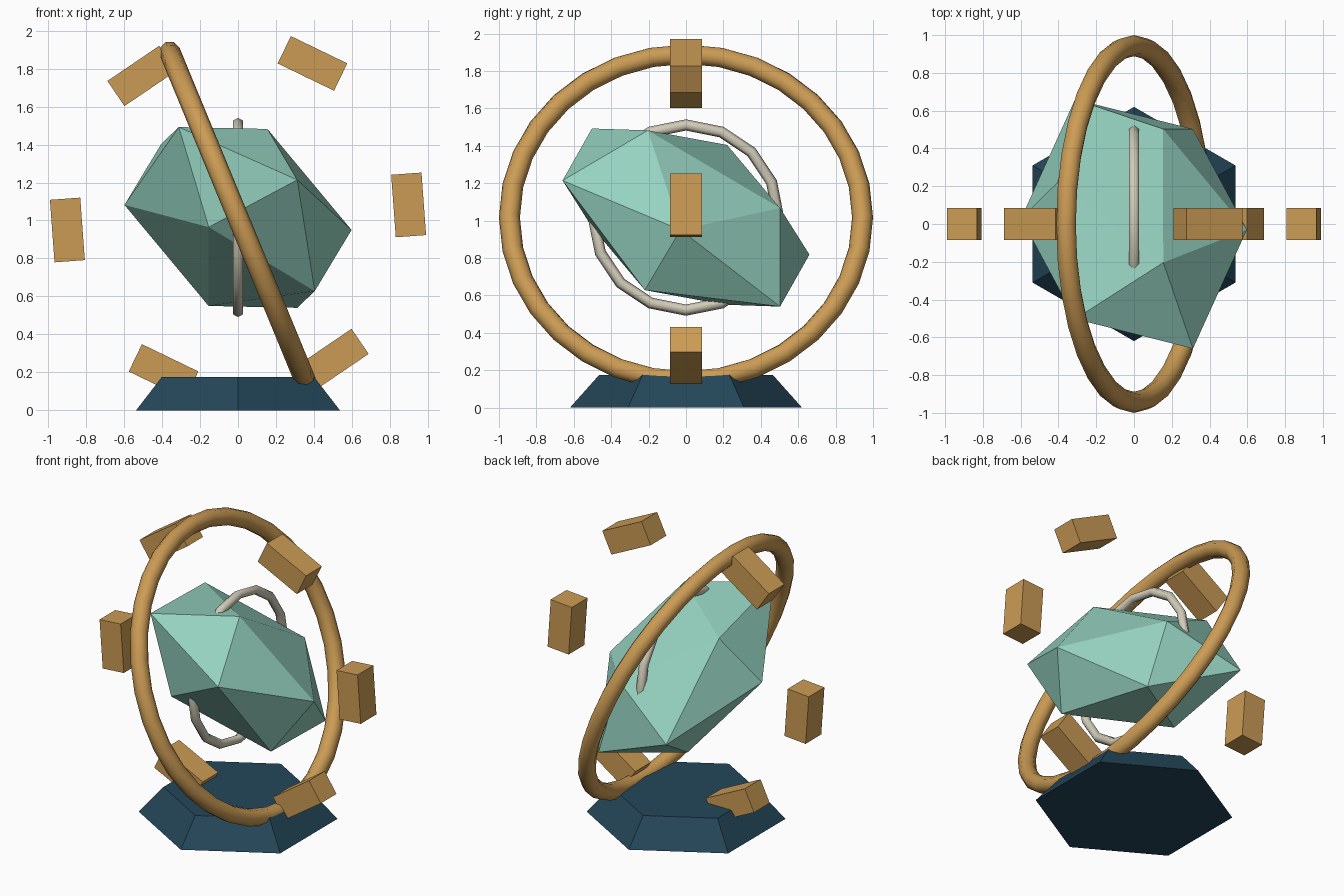
import bpy, bmesh
from math import radians, sin, cos, pi
from mathutils import Vector

if "Cube" in bpy.data.objects:
    bpy.data.objects.remove(bpy.data.objects["Cube"])

CENTRE = Vector((0, 0, 1.016))


def material(name, rgb):
    m = bpy.data.materials.new(name)
    m.diffuse_color = (*rgb, 1)
    m.use_nodes = True
    m.node_tree.nodes["Principled BSDF"].inputs["Base Color"].default_value = m.diffuse_color
    return m


TEAL = material("pale_teal", (0.31, 0.66, 0.54))
GOLD = material("warm_gold", (0.60, 0.33, 0.09))
BONE = material("bone", (0.64, 0.60, 0.48))
NAVY = material("dark_blue", (0.017, 0.061, 0.098))


def ring(name, major, minor, segs, sides, turn, mat):
    bpy.ops.mesh.primitive_torus_add(
        major_radius=major, minor_radius=minor, major_segments=segs,
        minor_segments=sides, location=CENTRE, rotation=(0, radians(turn), 0))
    ob = bpy.context.object
    ob.name = name
    ob.data.materials.append(mat)
    bpy.ops.object.shade_smooth()
    return ob


# six-sided tapered base
bpy.ops.mesh.primitive_cone_add(vertices=6, radius1=0.62, radius2=0.464,
                                depth=0.175, location=(0, 0, 0.0875))
base = bpy.context.object
base.name = "base"
base.data.materials.append(NAVY)

# tilted outer ring and upright inner ring
ring("outer_ring", 0.944, 0.056, 32, 8, 67.6, GOLD)
ring("inner_ring", 0.495, 0.03, 16, 6, 90, BONE)

# stretched twenty-faced crystal: six corners and their opposites
corners = [(-0.312, -0.503, 0.476), (0.155, -0.204, 0.466),
           (0.312, -0.660, 0.198), (0.598, -0.030, -0.066),
           (0.404, -0.220, -0.388), (-0.154, -0.503, -0.051)]
bm = bmesh.new()
for c in corners:
    for s in (1, -1):
        bm.verts.new(Vector(c) * s)
bmesh.ops.convex_hull(bm, input=bm.verts)
bmesh.ops.recalc_face_normals(bm, faces=bm.faces)
mesh = bpy.data.meshes.new("crystal")
bm.to_mesh(mesh)
bm.free()
crystal = bpy.data.objects.new("crystal", mesh)
crystal.location = CENTRE
crystal.data.materials.append(TEAL)
bpy.context.collection.objects.link(crystal)

# six floating blocks set around the crystal
for i in range(6):
    a = radians(4.2) + i * pi / 3
    bpy.ops.mesh.primitive_cube_add(
        size=1, location=CENTRE + 0.901 * Vector((cos(a), 0, sin(a))),
        rotation=(0, -a, 0))
    block = bpy.context.object
    block.name = f"floating_block_{i + 1}"
    block.scale = (0.16, 0.17, 0.33)
    block.data.materials.append(GOLD)
